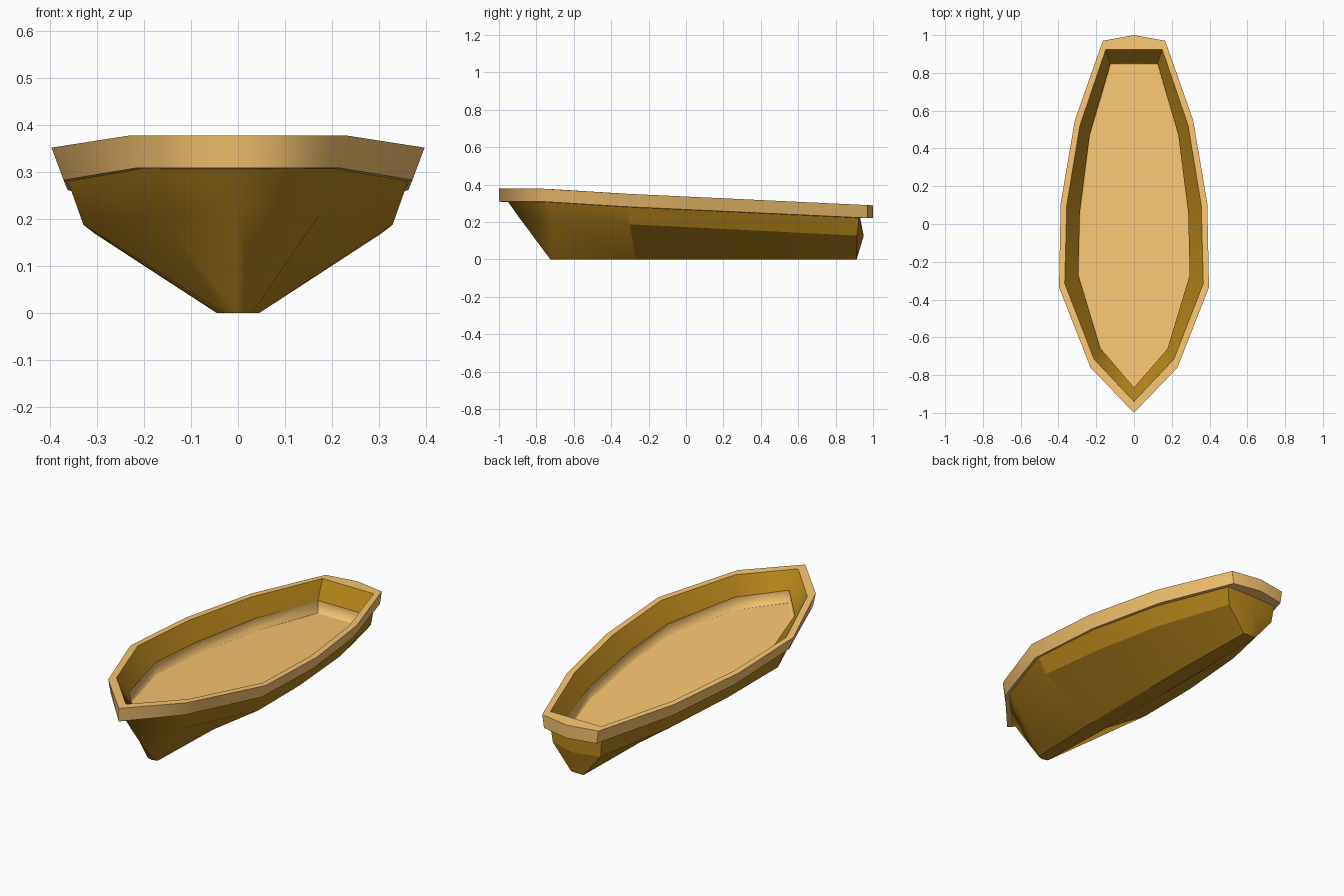
import bpy, bmesh

if "Cube" in bpy.data.objects:
    bpy.data.objects.remove(bpy.data.objects["Cube"])


def material(name, color):
    m = bpy.data.materials.new(name)
    m.diffuse_color = (*color, 1)
    m.use_nodes = True
    m.node_tree.nodes["Principled BSDF"].inputs["Base Color"].default_value = m.diffuse_color
    return m


tan = material("light_wood", (0.95, 0.57, 0.165))
brown = material("dark_wood", (0.44, 0.225, 0.01))


def sheer(y):
    # height of the rim's top edge along the boat
    if y < -0.75:
        return 0.378
    if y < -0.335:
        return 0.378 - (y + 0.75) * 0.063
    return 0.352 - (y + 0.335) * 0.047


def ring(half, z):
    # half outline from bow (x=0) to stern (x=0), mirrored to a closed loop
    pts = half + [(-x, y) for x, y in half[-2:0:-1]]
    return [(x, y, z(y)) for x, y in pts]


def loft(name, rings, mat, closed=False, cap=False, soft=None, corners=(5,), outward=True):
    # soft: {ring index: outline edges that stay smooth}; corners: crisp cross edges
    soft = soft or {}
    bm = bmesh.new()
    rows = [[bm.verts.new(p) for p in r] for r in rings]
    n = len(rows[0])
    pairs = list(zip(rows, rows[1:])) + ([(rows[-1], rows[0])] if closed else [])
    for a, b in pairs:
        for i in range(n):
            j = (i + 1) % n
            bm.faces.new((a[i], a[j], b[j], b[i]))
    if cap:
        bm.faces.new(rows[-1])
    for f in bm.faces:
        f.smooth = True
    for k, r in enumerate(rows):
        for i in range(n):
            if min(i, n - 1 - i) not in soft.get(k, ()):
                bm.edges.get((r[i], r[(i + 1) % n])).smooth = False
    for a, b in pairs:
        for c in corners:
            for i in (c, n - c):
                bm.edges.get((a[i], b[i])).smooth = False
    bmesh.ops.recalc_face_normals(bm, faces=bm.faces)
    if not closed:
        # open shells: face away from or towards the middle as wanted
        bm.faces.ensure_lookup_table()
        f = bm.faces[2]
        if (f.normal.x * f.calc_center_median().x > 0) != outward:
            bmesh.ops.reverse_faces(bm, faces=bm.faces)
    me = bpy.data.meshes.new(name)
    bm.to_mesh(me)
    bm.free()
    me.materials.append(mat)
    ob = bpy.data.objects.new(name, me)
    bpy.context.collection.objects.link(ob)
    return ob


# Outlines, bow to stern
outer = [(0, -1), (.23, -.76), (.397, -.335), (.388, .11), (.313, .55), (.165, .97), (0, 1)]
inner = [(0, -.94), (.212, -.715), (.367, -.315), (.356, .1), (.287, .52), (.15, .923), (0, .923)]
under = [(0, -.955), (.21, -.735), (.364, -.32), (.354, .1), (.284, .52), (.152, .925), (0, .93)]
chine = [(0, -.9), (.172, -.71), (.329, -.3), (.305, .08), (.25, .49), (.14, .915), (0, .95)]
keel = [(0, -.725), (.03, -.715), (.045, -.27), (.045, .06), (.045, .45), (.036, .91), (0, .912)]
lip = [(0, -.865), (.177, -.66), (.295, -.27), (.287, .06), (.235, .47), (.125, .85), (0, .85)]

# Rim around the top, its outer face leaning in towards the bottom
rim_bottom = [(x * .935, y) for x, y in outer]
loft("rim", [ring(inner, sheer), ring(outer, sheer),
             ring(rim_bottom, lambda y: sheer(y) - .069),
             ring(under, lambda y: sheer(y) - .071)], tan, closed=True)


def chine_z(y):
    return .235 if y < -.8 else .207 if y < -.5 else .188 - (y + .3) * .05


# Hull: sides, chine, keel bottom
loft("hull", [ring(under, lambda y: sheer(y) - .065), ring(chine, chine_z),
              ring(keel, lambda y: 0)], brown, cap=True, soft={1: (0, 1)}, corners=(2, 5))

# Sloping inner wall
loft("inner_wall", [ring(inner, sheer), ring(lip, lambda y: sheer(y) - .085)],
     brown, outward=False)

# Sunken deck, parallel to the rim, with a softly shaded upright edge
deck_edge = [(x * .98, y * .99) for x, y in lip]
loft("deck", [ring(lip, lambda y: sheer(y) - .085),
              ring(lip, lambda y: sheer(y) - .15),
              ring(deck_edge, lambda y: sheer(y) - .15)],
     tan, cap=True, soft={1: range(7)}, outward=False)
